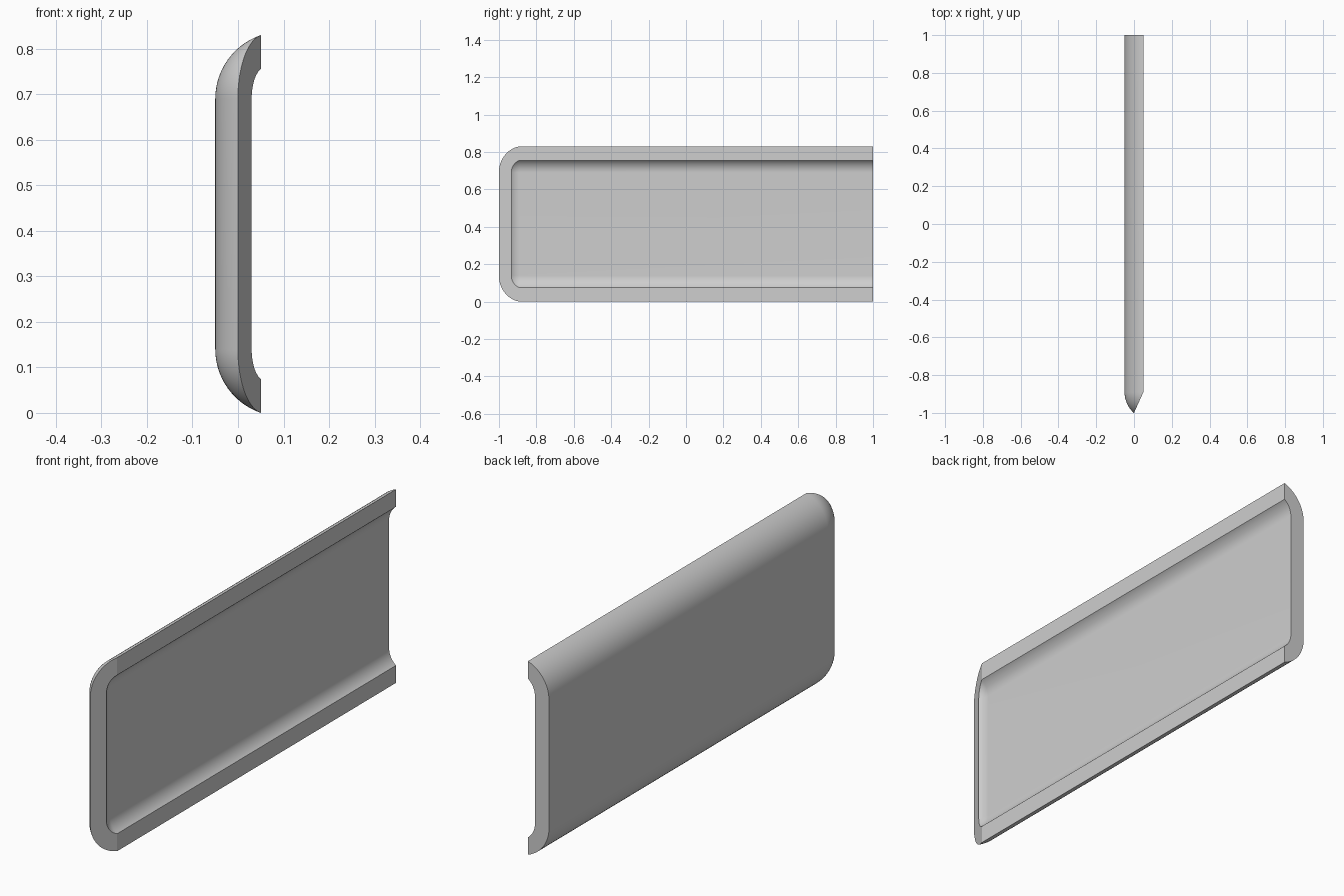
import bpy, bmesh
from math import sin, cos, acos, atan, sqrt, pi, radians

cube = bpy.data.objects.get("Cube")
if cube:
    bpy.data.objects.remove(cube, do_unlink=True)

# Shell dimensions
R_OUT, R_IN = 0.148, 0.081      # concentric edge radii, outside and inside
X_AXIS, X_RIM = 0.098, 0.05     # arc centre and flat rim plane
Y_FRONT, Y_BACK = -0.89, 1.0    # front corner centres and open end
Z_LOW, Z_HIGH = 0.14, 0.69
SLANT = 0.05 / 0.11             # slope of the rim at the front end
STEPS = 14

grey = bpy.data.materials.new("light_grey")
grey.use_nodes = True
colour = (0.62, 0.62, 0.62, 1)
grey.diffuse_color = colour
grey.node_tree.nodes["Principled BSDF"].inputs["Base Color"].default_value = colour


def arc(radius, y, z, dy, dz):
    """Edge arc from the flat panel out to where the rim plane cuts it."""
    m = SLANT * dy
    end = atan(m) + acos((X_AXIS - X_RIM) / (radius * sqrt(1 + m * m)))
    points = []
    for i in range(STEPS + 1):
        t = end * i / STEPS
        reach = radius * sin(t)
        points.append((X_AXIS - radius * cos(t), y + reach * dy, z + reach * dz))
    return points


# Stations around the U-shaped edge: top side, two front corners, bottom side
stations = [(Y_BACK, Z_HIGH, 0, 1)]
for z, start in ((Z_HIGH, 0), (Z_LOW, pi / 2)):
    for i in range(STEPS + 1):
        a = start + pi / 2 * i / STEPS
        stations.append((Y_FRONT, z, -sin(a), cos(a)))
stations.append((Y_BACK, Z_LOW, 0, -1))

# Sweep the edge section along the stations
bm = bmesh.new()
rings = []
for s in stations:
    section = arc(R_OUT, *s) + arc(R_IN, *s)[::-1]
    rings.append([bm.verts.new(p) for p in section])
for a, b in zip(rings, rings[1:]):
    for i in range(len(a) - 1):
        bm.faces.new((a[i], a[i + 1], b[i + 1], b[i]))

# Flat outer panel, recess floor and open end
corners = (rings[0], rings[1], rings[-2], rings[-1])
bm.faces.new([r[0] for r in corners])
bm.faces.new([r[-1] for r in corners])
bm.faces.new(rings[0] + rings[-1][::-1])
bmesh.ops.remove_doubles(bm, verts=bm.verts, dist=0.00001)
bmesh.ops.recalc_face_normals(bm, faces=bm.faces)

mesh = bpy.data.meshes.new("recessed_panel")
bm.to_mesh(mesh)
bm.free()
mesh.materials.append(grey)
panel = bpy.data.objects.new("recessed_panel", mesh)
bpy.context.collection.objects.link(panel)

bpy.ops.object.select_all(action='DESELECT')
panel.select_set(True)
bpy.context.view_layer.objects.active = panel
bpy.ops.object.shade_smooth_by_angle(angle=radians(18))
